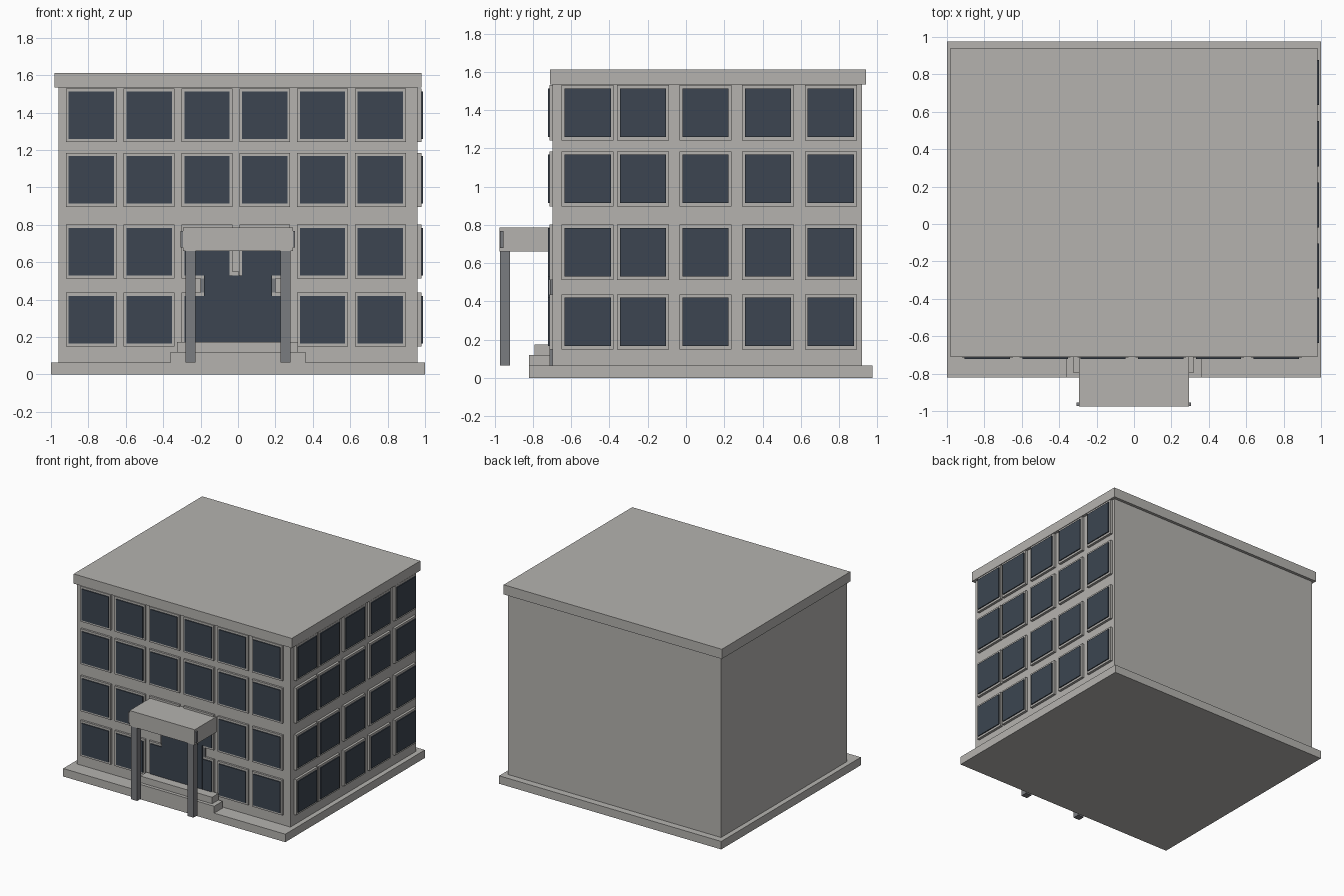
import bpy, bmesh

if "Cube" in bpy.data.objects:
    bpy.data.objects.remove(bpy.data.objects["Cube"])


def material(name, rgb):
    m = bpy.data.materials.new(name)
    m.diffuse_color = (*rgb, 1)
    m.use_nodes = True
    m.node_tree.nodes["Principled BSDF"].inputs["Base Color"].default_value = m.diffuse_color
    return m


CONCRETE = material("light concrete", (0.46, 0.45, 0.43))
GLASS = material("dark blue glass", (0.045, 0.06, 0.082))
METAL = material("grey metal", (0.195, 0.2, 0.215))


def boxes(name, mat, specs):
    """One object made of boxes given as (x0, x1, y0, y1, z0, z1)."""
    bm = bmesh.new()
    for x0, x1, y0, y1, z0, z1 in specs:
        vs = bmesh.ops.create_cube(bm, size=1)["verts"]
        for v in vs:
            v.co = (x1 if v.co.x > 0 else x0,
                    y1 if v.co.y > 0 else y0,
                    z1 if v.co.z > 0 else z0)
    me = bpy.data.meshes.new(name)
    bm.to_mesh(me)
    bm.free()
    me.materials.append(mat)
    ob = bpy.data.objects.new(name, me)
    bpy.context.collection.objects.link(ob)
    return ob


# Main masses
FRONT, SIDE = -0.697, 0.96
boxes("base_slab", CONCRETE, [(-1, 1, -0.82, 0.975, 0, 0.065)])
boxes("building_body", CONCRETE, [(-SIDE, SIDE, FRONT, 0.919, 0.065, 1.535)])
boxes("roof_slab", CONCRETE, [(-0.982, 0.982, -0.711, 0.942, 1.533, 1.612)])

# Window grids on the front and right walls
rows = [0.293, 0.657, 1.04, 1.386]
front_cols = [-0.784 + 0.309 * i for i in range(6)]
side_cols = [-0.514, -0.225, 0.102, 0.429, 0.757]
FW, FH = 0.136, 0.144    # frame half sizes
GW, GH = 0.121, 0.127    # glass half sizes

boxes("front_window_frames", CONCRETE,
      [(c - FW, c + FW, -0.713, FRONT + 0.005, z - FH, z + FH)
       for c in front_cols for z in rows])
boxes("front_window_glass", GLASS,
      [(c - GW, c + GW, -0.721, -0.712, z - GH, z + GH)
       for c in front_cols for z in rows])
boxes("side_window_frames", CONCRETE,
      [(SIDE - 0.005, 0.98, c - FW, c + FW, z - FH, z + FH)
       for c in side_cols for z in rows])
boxes("side_window_glass", GLASS,
      [(0.979, 0.988, c - GW, c + GW, z - GH, z + GH)
       for c in side_cols for z in rows])

# Entrance door
boxes("door_frame", METAL, [(-0.2, 0.2, -0.712, FRONT + 0.005, 0.065, 0.53)])
boxes("door_glass", GLASS, [(-0.183, 0.183, -0.7215, -0.7125, 0.17, 0.53)])
boxes("door_mullion", CONCRETE,
      [(-0.03, 0.005, -0.714, FRONT + 0.005, 0.53, 0.55)])

# Entrance steps
boxes("lower_step", CONCRETE, [(-0.362, 0.36, -0.82, -0.712, 0.06, 0.121)])
boxes("upper_step", CONCRETE, [(-0.325, 0.322, -0.793, -0.712, 0.12, 0.174)])

# Canopy with its front bar and two columns
boxes("canopy", CONCRETE, [(-0.294, 0.293, -0.975, FRONT, 0.66, 0.785)])
boxes("canopy_bar", METAL, [(-0.308, 0.306, -0.972, -0.954, 0.68, 0.768)])
boxes("canopy_columns", METAL,
      [(s - 0.027, s + 0.027, -0.972, -0.919, 0.065, 0.665)
       for s in (-0.255, 0.253)])
